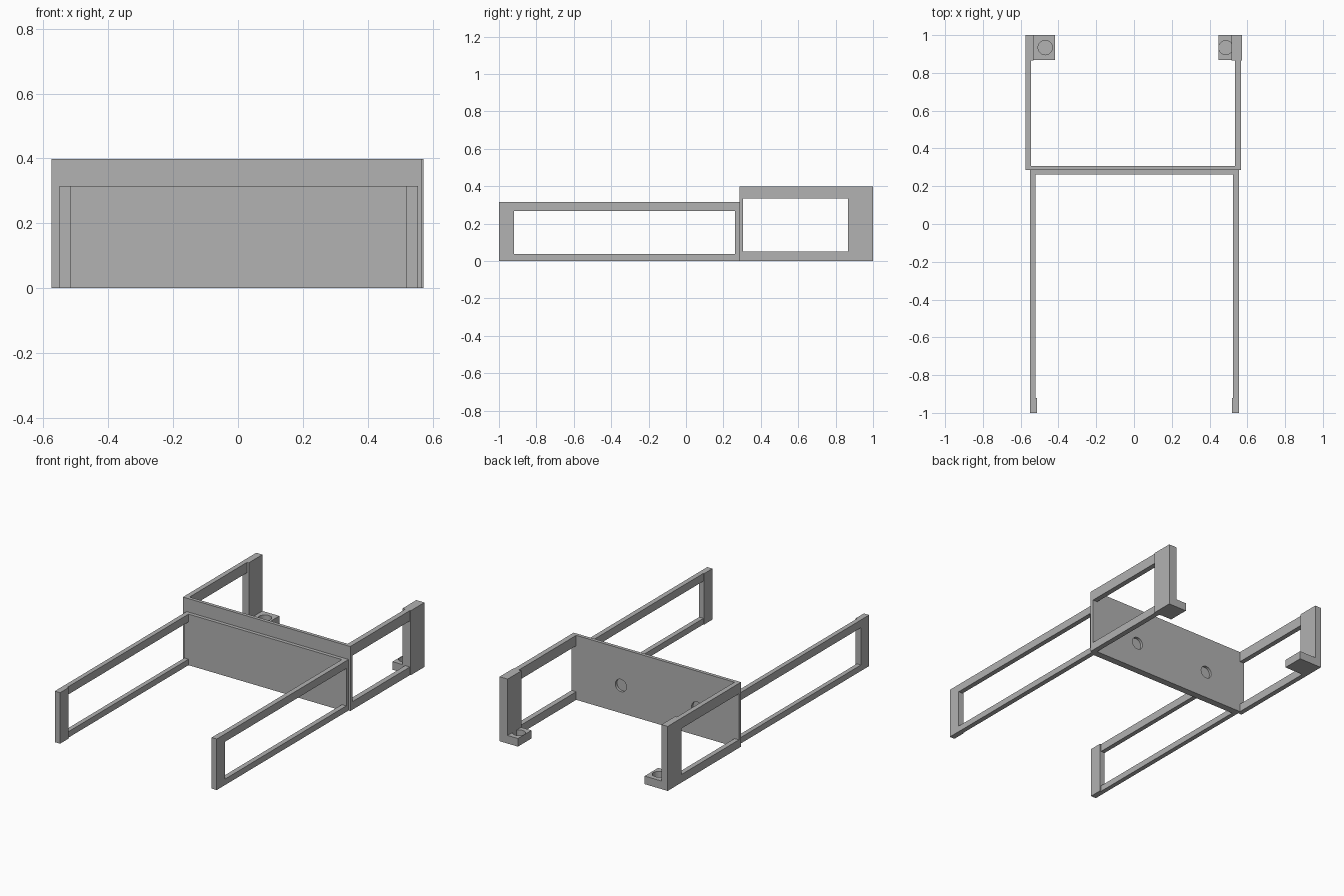
import bpy, bmesh

if "Cube" in bpy.data.objects:
    bpy.data.objects.remove(bpy.data.objects["Cube"])

grey = bpy.data.materials.new("mid grey")
grey.diffuse_color = (0.445, 0.445, 0.445, 1)
grey.use_nodes = True
grey.node_tree.nodes["Principled BSDF"].inputs["Base Color"].default_value = grey.diffuse_color


def finish(name, bm):
    bmesh.ops.recalc_face_normals(bm, faces=bm.faces[:])
    mesh = bpy.data.meshes.new(name)
    bm.to_mesh(mesh)
    bm.free()
    mesh.materials.append(grey)
    ob = bpy.data.objects.new(name, mesh)
    bpy.context.collection.objects.link(ob)
    return ob


def box(name, x, y, z):
    bm = bmesh.new()
    bmesh.ops.create_cube(bm, size=1)
    for v in bm.verts:
        v.co = [lo + (c + 0.5) * (hi - lo) for c, (lo, hi) in zip(v.co, (x, y, z))]
    return finish(name, bm)


def frame(name, x, outer, inner):
    """Rectangular ring in the YZ plane, extruded along X."""
    bm = bmesh.new()
    rings = []
    for px in x:
        for y0, y1, z0, z1 in (outer, inner):
            corners = ((y0, z0), (y1, z0), (y1, z1), (y0, z1))
            rings.append([bm.verts.new((px, y, z)) for y, z in corners])
    a, b, c, d = rings  # outer/inner on each side
    for p, q in ((a, b), (b, d), (d, c), (c, a)):
        for i in range(4):
            j = (i + 1) % 4
            bm.faces.new((p[i], p[j], q[j], q[i]))
    return finish(name, bm)


def drill(ob, centre, radius, depth, axis):
    """Cut a round hole and discard the cutter."""
    rot = (1.5707963, 0, 0) if axis == "Y" else (0, 0, 0)
    bpy.ops.mesh.primitive_cylinder_add(vertices=32, radius=radius, depth=depth,
                                        location=centre, rotation=rot)
    cutter = bpy.context.object
    cutter.hide_render = True
    bpy.context.view_layer.objects.active = ob
    mod = ob.modifiers.new("hole", "BOOLEAN")
    mod.operation = "DIFFERENCE"
    mod.solver = "EXACT"
    mod.object = cutter
    bpy.ops.object.modifier_apply(modifier=mod.name)
    bpy.data.objects.remove(cutter)


# Long open frames at the front, with thicker end posts
front_out, front_in = (-1, 0.29, 0, 0.315), (-0.92, 0.263, 0.037, 0.267)
frame("front_frame_left", (-0.55, -0.522), front_out, front_in)
frame("front_frame_right", (0.525, 0.555), front_out, front_in)
box("front_end_post_left", (-0.55, -0.514), (-1, -0.92), (0, 0.315))
box("front_end_post_right", (0.52, 0.555), (-1, -0.92), (0, 0.315))

# Short taller frames at the rear, with thicker end posts
rear_out, rear_in = (0.29, 1, 0, 0.398), (0.305, 0.866, 0.05, 0.334)
frame("rear_frame_left", (-0.575, -0.545), rear_out, rear_in)
frame("rear_frame_right", (0.535, 0.567), rear_out, rear_in)
box("rear_end_post_left", (-0.575, -0.533), (0.866, 1), (0, 0.398))
box("rear_end_post_right", (0.517, 0.572), (0.866, 1), (0, 0.398))

# Cross plates, back to back
box("front_plate", (-0.55, 0.555), (0.263, 0.29), (0, 0.315))
rear_plate = box("rear_plate", (-0.575, 0.567), (0.285, 0.306), (0, 0.398))
for x in (-0.29, 0.23):
    drill(rear_plate, (x, 0.306, 0.17), 0.038, 0.06, "Y")

# Foot tabs with blind round sockets
tab_left = box("foot_tab_left", (-0.575, -0.418), (0.868, 1), (0, 0.05))
drill(tab_left, (-0.47, 0.934, 0.05), 0.038, 0.08, "Z")
tab_right = box("foot_tab_right", (0.447, 0.56), (0.868, 1), (0, 0.05))
drill(tab_right, (0.486, 0.934, 0.05), 0.037, 0.08, "Z")
